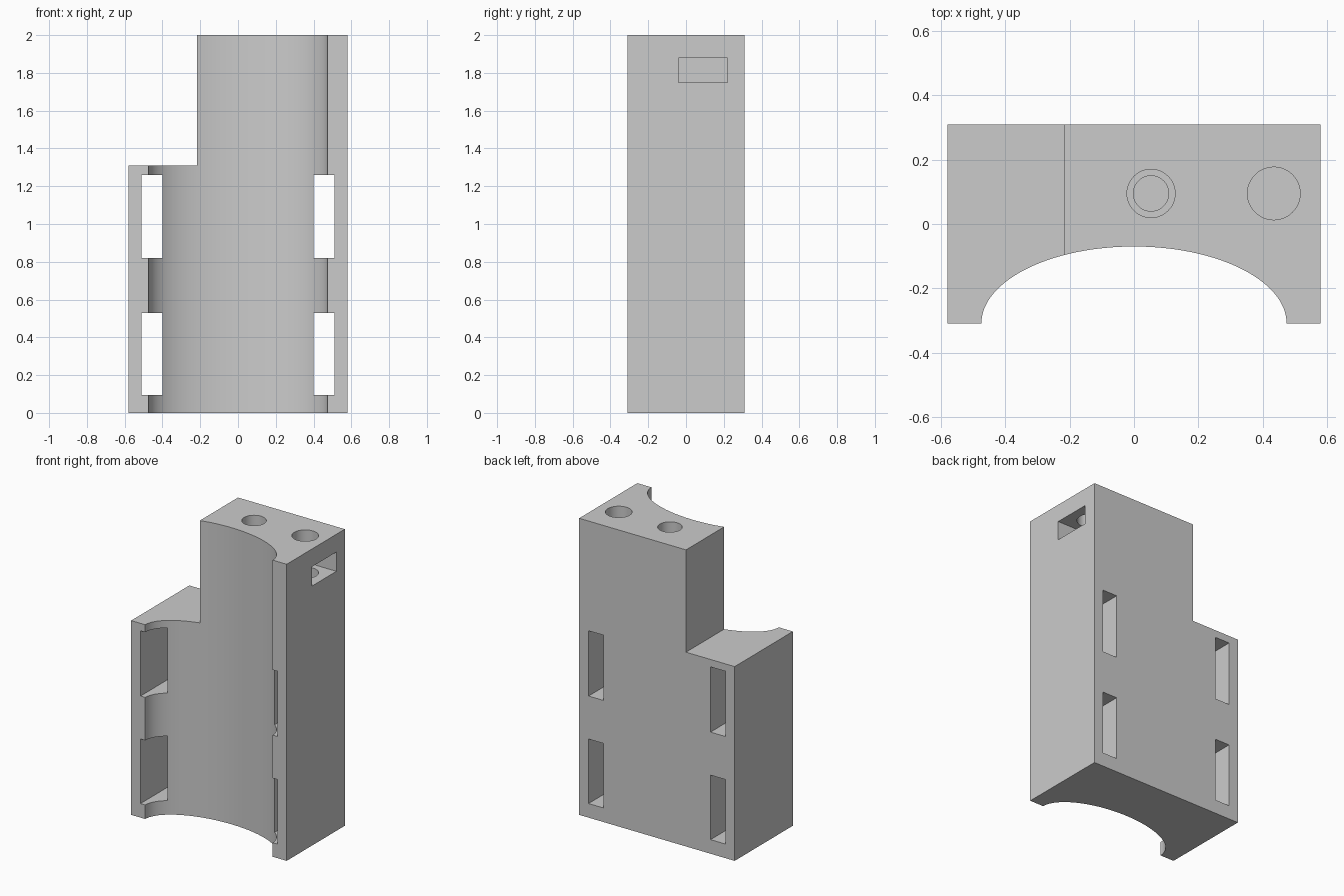
import bpy, bmesh, math
from mathutils import Matrix, Vector

if "Cube" in bpy.data.objects:
    bpy.data.objects.remove(bpy.data.objects["Cube"], do_unlink=True)

W, D, H = 0.58, 0.31, 2.0      # half width, half depth, height
ARC_A, ARC_B = 0.475, 0.24     # half width and depth of the front recess

grey = bpy.data.materials.new("plain grey")
grey.use_nodes = True
colour = (0.6, 0.6, 0.6, 1)
grey.diffuse_color = colour
grey.node_tree.nodes["Principled BSDF"].inputs["Base Color"].default_value = colour


def to_object(name, bm):
    bmesh.ops.recalc_face_normals(bm, faces=bm.faces)
    mesh = bpy.data.meshes.new(name)
    bm.to_mesh(mesh)
    bm.free()
    mesh.materials.append(grey)
    obj = bpy.data.objects.new(name, mesh)
    bpy.context.collection.objects.link(obj)
    return obj


def box(name, low, high):
    low, high = Vector(low), Vector(high)
    bm = bmesh.new()
    bmesh.ops.create_cube(bm, size=1, matrix=Matrix.Translation((low + high) / 2)
                          @ Matrix.Diagonal((*(high - low), 1)))
    return to_object(name, bm)


def bore(name, x, y, radius, bottom):
    top = H + 0.1
    bm = bmesh.new()
    bmesh.ops.create_cone(bm, cap_ends=True, segments=48, radius1=radius, radius2=radius,
                          depth=top - bottom,
                          matrix=Matrix.Translation((x, y, (top + bottom) / 2)))
    return to_object(name, bm)


# Block with an elliptical recess along its front
steps = 64
profile = [(W, -D), (W, D), (-W, D), (-W, -D)]
for i in range(steps + 1):
    t = math.pi * (1 - i / steps)
    profile.append((ARC_A * math.cos(t), -D + ARC_B * math.sin(t)))
bm = bmesh.new()
base = bm.faces.new([bm.verts.new((x, y, 0)) for x, y in profile])
extruded = bmesh.ops.extrude_face_region(bm, geom=[base])
bmesh.ops.translate(bm, vec=(0, 0, H),
                    verts=[v for v in extruded["geom"] if isinstance(v, bmesh.types.BMVert)])
block = to_object("mounting_block", bm)

# Shoulder step, strap slots, side pocket and top bores
cutters = [box("shoulder_cutter", (-1, -1, 1.31), (-0.217, 1, 3))]
for side in (-1, 1):
    x0, x1 = sorted((side * 0.4, side * 0.51))
    for z0, z1 in ((0.095, 0.53), (0.82, 1.26)):
        cutters.append(box("strap_slot_cutter", (x0, -1, z0), (x1, 1, z1)))
cutters += [
    box("side_pocket_cutter", (0.3, -0.04, 1.75), (1, 0.22, 1.88)),
    bore("outer_bore_cutter", 0.435, 0.095, 0.082, 1.5),
    bore("inner_bore_cutter", 0.053, 0.095, 0.075, 1.7),
    bore("pilot_bore_cutter", 0.053, 0.095, 0.055, 1.5),
]

bpy.context.view_layer.objects.active = block
for cutter in cutters:
    cutter.hide_render = True
    cut = block.modifiers.new(cutter.name, "BOOLEAN")
    cut.operation = "DIFFERENCE"
    cut.solver = "EXACT"
    cut.object = cutter
    bpy.ops.object.modifier_apply(modifier=cut.name)
    bpy.data.objects.remove(cutter, do_unlink=True)

# Smooth curved walls, crisp edges
bpy.ops.object.select_all(action="DESELECT")
block.select_set(True)
bpy.ops.object.shade_smooth_by_angle(angle=math.radians(30))
